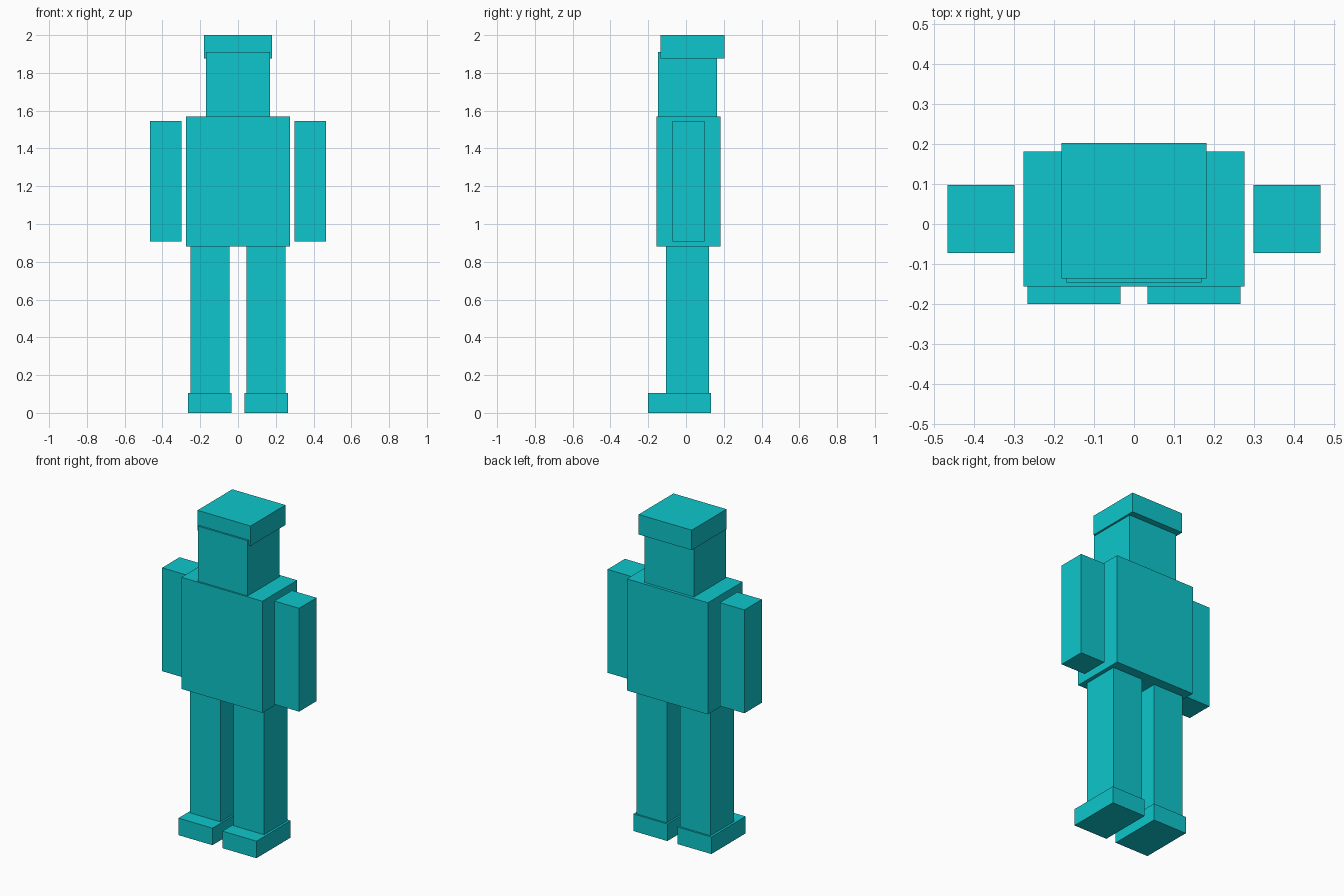
import bpy
import bmesh
from mathutils import Matrix, Vector

if "Cube" in bpy.data.objects:
    bpy.data.objects.remove(bpy.data.objects["Cube"])

teal = bpy.data.materials.new("teal")
teal.diffuse_color = (0.0044, 0.565, 0.604, 1.0)
teal.use_nodes = True
teal.node_tree.nodes["Principled BSDF"].inputs["Base Color"].default_value = teal.diffuse_color


def box(name, x, y, z):
    """Box spanning the given (min, max) ranges."""
    lo, hi = (Vector(p) for p in zip(x, y, z))
    size = hi - lo
    bm = bmesh.new()
    bmesh.ops.create_cube(bm, size=1.0, matrix=Matrix.Diagonal((*size, 1.0)))
    mesh = bpy.data.meshes.new(name)
    bm.to_mesh(mesh)
    bm.free()
    mesh.materials.append(teal)
    obj = bpy.data.objects.new(name, mesh)
    obj.location = (lo + hi) / 2
    bpy.context.collection.objects.link(obj)


def pair(name, x, y, z):
    """Matching boxes on both sides of the body."""
    box("left_" + name, x, y, z)
    box("right_" + name, (-x[1], -x[0]), y, z)


# Head, cap and torso
box("cap", (-0.181, 0.181), (-0.136, 0.203), (1.877, 2.0))
box("head", (-0.169, 0.169), (-0.147, 0.164), (1.57, 1.91))
box("torso", (-0.276, 0.276), (-0.157, 0.182), (0.882, 1.57))

# Limbs
pair("arm", (0.299, 0.467), (-0.072, 0.098), (0.908, 1.545))
pair("leg", (0.045, 0.252), (-0.106, 0.122), (0.105, 0.882))
pair("foot", (0.034, 0.266), (-0.2, 0.133), (0.0, 0.105))
